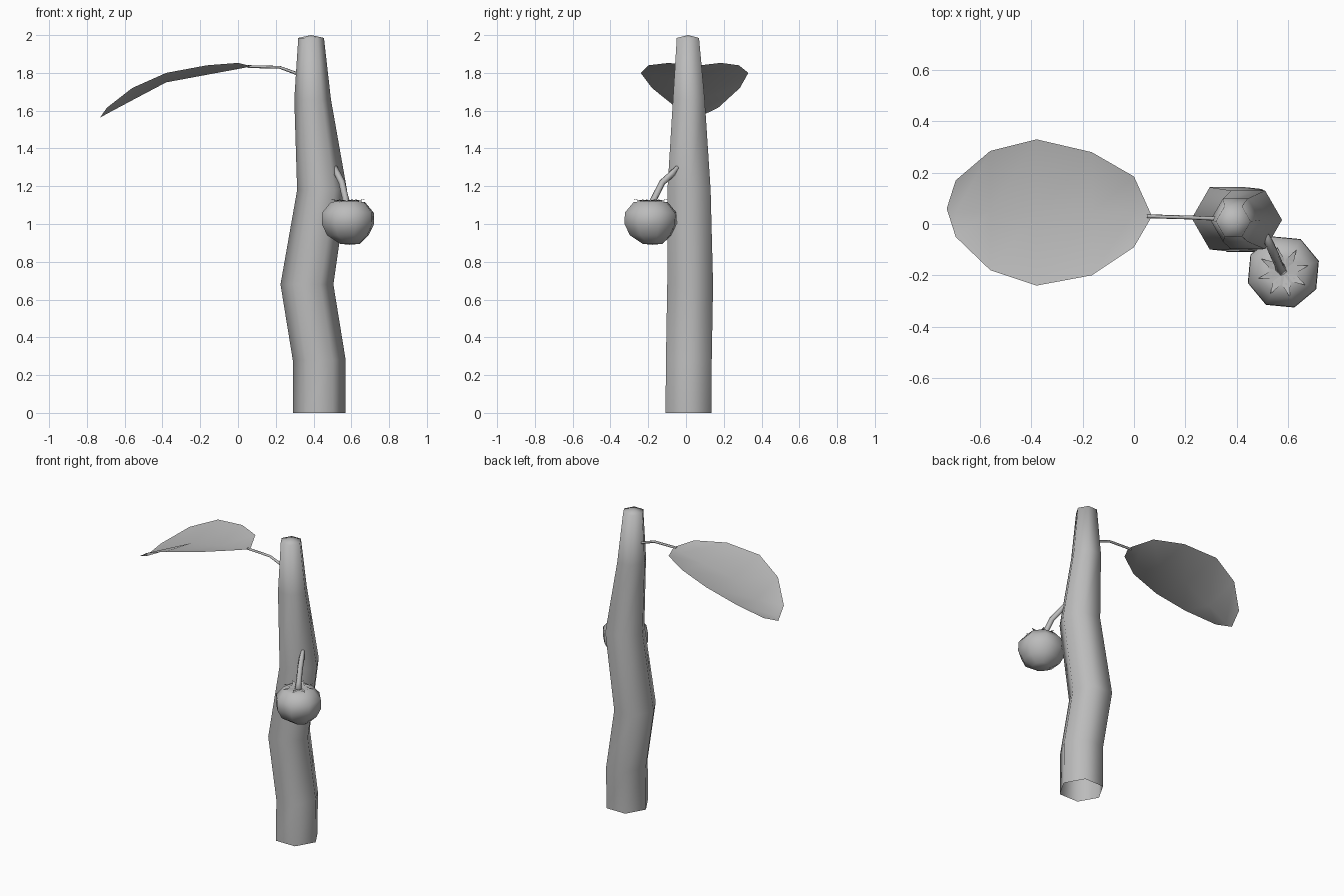
import bpy, bmesh, math
from mathutils import Vector

cube = bpy.data.objects.get("Cube")
if cube:
    bpy.data.objects.remove(cube, do_unlink=True)

grey = bpy.data.materials.new("plain grey")
grey.use_nodes = True
grey.diffuse_color = (0.5, 0.5, 0.5, 1)
grey.node_tree.nodes["Principled BSDF"].inputs["Base Color"].default_value = (0.5, 0.5, 0.5, 1)


def finish(bm, name):
    """Turn a bmesh into a smooth grey object."""
    bmesh.ops.recalc_face_normals(bm, faces=bm.faces)
    mesh = bpy.data.meshes.new(name)
    bm.to_mesh(mesh)
    bm.free()
    mesh.materials.append(grey)
    for p in mesh.polygons:
        p.use_smooth = True
    obj = bpy.data.objects.new(name, mesh)
    bpy.context.collection.objects.link(obj)
    return obj


def fan(bm, ring, tip):
    v = bm.verts.new(tip)
    for a, b in zip(ring, ring[1:] + ring[:1]):
        bm.faces.new((a, b, v))


def loft(name, rings, sides, top=None, bottom=None, turn=0.0, along=False):
    """Skin rings of (x, y, z, radius); level, or square to the path."""
    bm = bmesh.new()
    pts = [Vector(r[:3]) for r in rings]
    loops = []
    for i, r in enumerate(rings):
        u, w = Vector((1, 0, 0)), Vector((0, 1, 0))
        if along:
            d = (pts[min(i + 1, len(pts) - 1)] - pts[max(i - 1, 0)]).normalized()
            u = d.cross(Vector((0.3, 1, 0.1))).normalized()
            w = d.cross(u)
        angles = [turn + math.tau * k / sides for k in range(sides)]
        loops.append([bm.verts.new(pts[i] + r[3] * (u * math.cos(a) + w * math.sin(a)))
                      for a in angles])
    for low, high in zip(loops, loops[1:]):
        for k in range(sides):
            n = (k + 1) % sides
            bm.faces.new((low[k], low[n], high[n], high[k]))
    if top:
        fan(bm, loops[-1], top)
    if bottom:
        fan(bm, loops[0], bottom)
    return finish(bm, name)


# Main stalk: six-sided, bent, open below
loft("stalk", [(0.43, 0.013, 0, 0.14), (0.43, 0.015, 0.28, 0.14),
               (0.365, 0.022, 0.68, 0.14), (0.445, 0.016, 1.18, 0.132),
               (0.395, 0.015, 1.66, 0.097), (0.387, 0.01, 1.985, 0.068)],
     6, top=(0.387, 0.01, 2.0))

# Leaf stalk
loft("leaf_stalk", [(0.33, 0.02, 1.79, 0.009), (0.22, 0.025, 1.83, 0.008),
                    (0.05, 0.03, 1.834, 0.008)], 5, along=True)

# Leaf: x, back y, front y, edge z, midrib z
columns = [(0.0, 0.185, -0.09, 1.853, 1.82), (-0.165, 0.28, -0.2, 1.84, 1.79),
           (-0.38, 0.33, -0.24, 1.80, 1.75), (-0.56, 0.285, -0.18, 1.72, 1.655),
           (-0.695, 0.17, -0.05, 1.615, 1.583)]
bm = bmesh.new()
base, tip = bm.verts.new((0.07, 0.03, 1.835)), bm.verts.new((-0.73, 0.06, 1.563))
rows = [[bm.verts.new((x, back, ze)), bm.verts.new((x, 0.045, zm)),
         bm.verts.new((x, front, ze))] for x, back, front, ze, zm in columns]
for k in (0, 1):
    bm.faces.new((base, rows[0][k], rows[0][k + 1]))
    for a, b in zip(rows, rows[1:]):
        bm.faces.new((a[k], b[k], b[k + 1], a[k + 1]))
    bm.faces.new((rows[-1][k], tip, rows[-1][k + 1]))
finish(bm, "leaf")

# Round fruit with a dimpled crown
cx, cy = 0.582, -0.187
loft("fruit", [(cx + 0.01, cy + 0.01, 0.895, 0.055), (cx, cy, 0.94, 0.115),
               (cx, cy, 1.0, 0.145), (cx, cy, 1.06, 0.143), (cx, cy, 1.115, 0.095),
               (cx, cy, 1.122, 0.05)],
     8, top=(cx, cy, 1.105), bottom=(cx + 0.01, cy + 0.01, 0.89), turn=0.3)

# Fruit stalk
loft("fruit_stalk", [(0.515, -0.045, 1.30, 0.012), (0.527, -0.075, 1.265, 0.018),
                     (0.55, -0.125, 1.22, 0.018), (0.568, -0.165, 1.14, 0.018),
                     (0.575, -0.18, 1.10, 0.024)],
     5, top=(0.575, -0.18, 1.09), bottom=(0.512, -0.035, 1.305), along=True)

# Pointed sepals around the crown
bm = bmesh.new()
for k in range(8):
    a = math.tau * k / 8 + 0.25
    out, side = Vector((math.cos(a), math.sin(a), 0)), Vector((-math.sin(a), math.cos(a), 0))
    c = Vector((cx, cy, 0))
    pts = [c + out * 0.015 + Vector((0, 0, 1.115)),
           c + out * 0.05 + side * 0.016 + Vector((0, 0, 1.125)),
           c + out * 0.1 + Vector((0, 0, 1.13)),
           c + out * 0.05 - side * 0.016 + Vector((0, 0, 1.125))]
    bm.faces.new([bm.verts.new(p) for p in pts])
finish(bm, "sepals")
